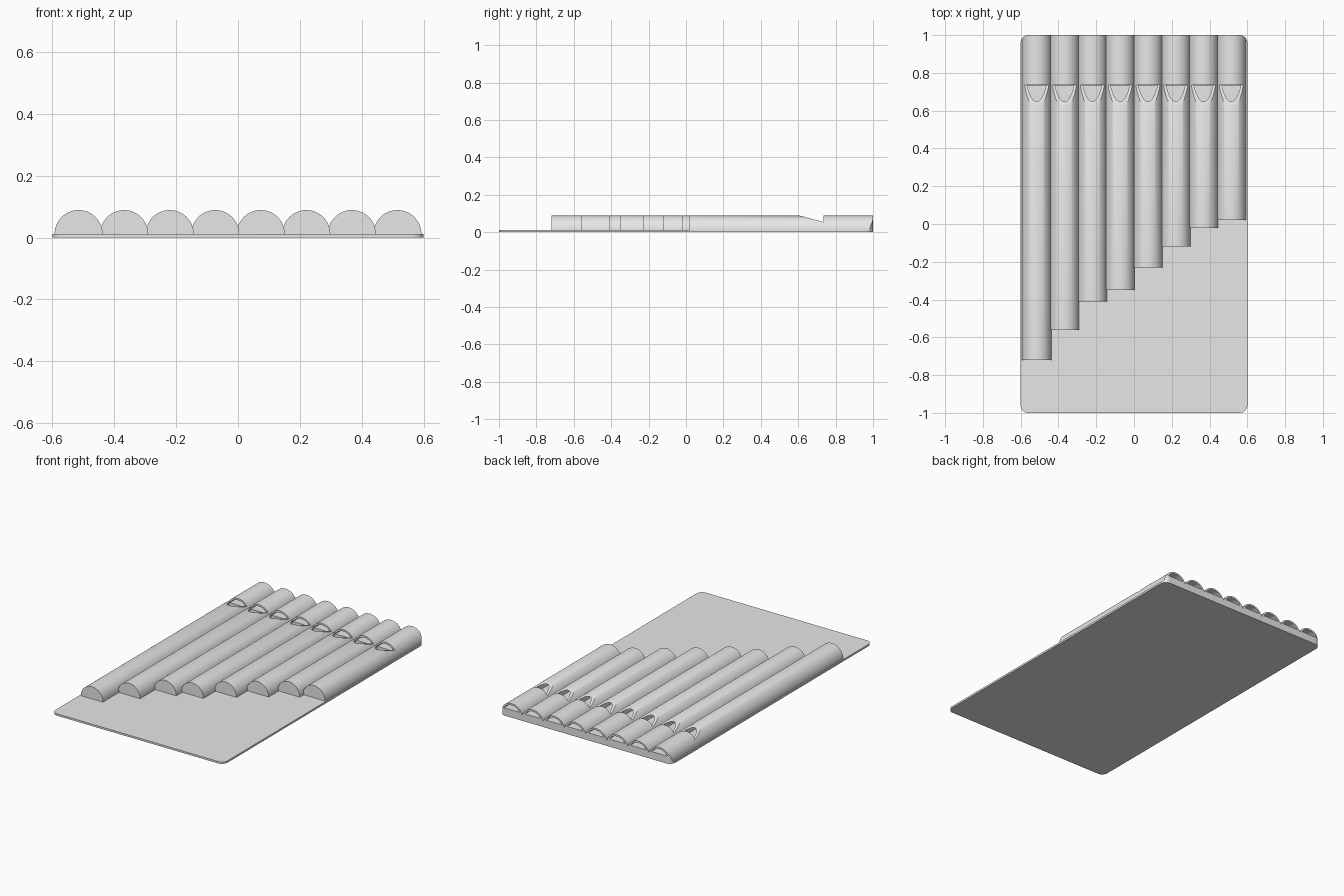
import bpy, bmesh, math
from mathutils import Vector

if "Cube" in bpy.data.objects:
    bpy.data.objects.remove(bpy.data.objects["Cube"])

PITCH, R_OUT, R_IN, ZC = 0.1472, 0.0775, 0.0665, 0.0115
PLATE_T = 0.012
FRONT_ENDS = [-0.72, -0.56, -0.41, -0.35, -0.23, -0.12, -0.02, 0.02]
WINDOW_Y = 0.735

grey = bpy.data.materials.new("plain grey")
grey.diffuse_color = (0.8, 0.8, 0.8, 1)
grey.use_nodes = True
grey.node_tree.nodes["Principled BSDF"].inputs["Base Color"].default_value = grey.diffuse_color


def prism(name, pts, offset):
    """Extrude a closed outline of 3D points along an offset."""
    bm = bmesh.new()
    face = bm.faces.new([bm.verts.new(p) for p in pts])
    res = bmesh.ops.extrude_face_region(bm, geom=[face])
    verts = [g for g in res["geom"] if isinstance(g, bmesh.types.BMVert)]
    bmesh.ops.translate(bm, verts=verts, vec=Vector(offset))
    bmesh.ops.recalc_face_normals(bm, faces=bm.faces)
    me = bpy.data.meshes.new(name)
    bm.to_mesh(me)
    bm.free()
    ob = bpy.data.objects.new(name, me)
    bpy.context.collection.objects.link(ob)
    me.materials.append(grey)
    return ob


def arch(name, cx, r, floor, y0, y1, n=40):
    """Round-topped bar along y, with a flat bottom at height floor."""
    a0 = math.asin((floor - ZC) / r)
    pts = []
    for i in range(n + 1):
        a = a0 + (math.pi - 2 * a0) * i / n
        pts.append((cx + r * math.cos(a), y0, ZC + r * math.sin(a)))
    return prism(name, pts, (0, y1 - y0, 0))


def rounded_plate(name, z0, height, hx=0.6, hy=1.0, r=0.04, n=10):
    pts = []
    for k, (sx, sy) in enumerate([(1, 1), (-1, 1), (-1, -1), (1, -1)]):
        for i in range(n + 1):
            a = math.pi / 2 * (k + i / n)
            pts.append((sx * (hx - r) + r * math.cos(a),
                        sy * (hy - r) + r * math.sin(a), z0))
    return prism(name, pts, (0, 0, height))


def boolean(ob, cutter, operation):
    mod = ob.modifiers.new(operation, 'BOOLEAN')
    mod.operation, mod.solver, mod.object = operation, 'EXACT', cutter
    bpy.context.view_layer.objects.active = ob
    bpy.ops.object.modifier_apply(modifier=mod.name)


def smooth(ob):
    bpy.ops.object.select_all(action='DESELECT')
    ob.select_set(True)
    bpy.context.view_layer.objects.active = ob
    bpy.ops.object.shade_smooth_by_angle(angle=math.radians(30))


# Backing plate
smooth(rounded_plate("backing_plate", 0, PLATE_T))

# Outline that rounds the outer tube corners like the plate
trim = rounded_plate("trim_cutter", -0.1, 0.4)

# Row of whistle tubes, each with a bore, an air duct and a sloped window
for i, y0 in enumerate(FRONT_ENDS):
    cx = (i - 3.5) * PITCH
    tube = arch(f"tube_{i + 1}", cx, R_OUT, ZC, y0, 1.0)
    bore = arch("bore_cutter", cx, R_IN, 0.0125, y0 + 0.012, WINDOW_Y - 0.002)
    duct = arch("duct_cutter", cx, R_IN, 0.048, WINDOW_Y - 0.04, 1.05)
    ramp = prism("window_cutter",
                 [(cx - 0.1, WINDOW_Y, 0.055), (cx - 0.1, WINDOW_Y, 0.12),
                  (cx - 0.1, WINDOW_Y - 0.246, 0.12)], (0.2, 0, 0))
    # Only the two end tubes reach the rounded corners
    if i in (0, len(FRONT_ENDS) - 1):
        boolean(tube, trim, 'INTERSECT')
    for cutter in (bore, duct, ramp):
        boolean(tube, cutter, 'DIFFERENCE')
        bpy.data.objects.remove(cutter)
    smooth(tube)

bpy.data.objects.remove(trim)
